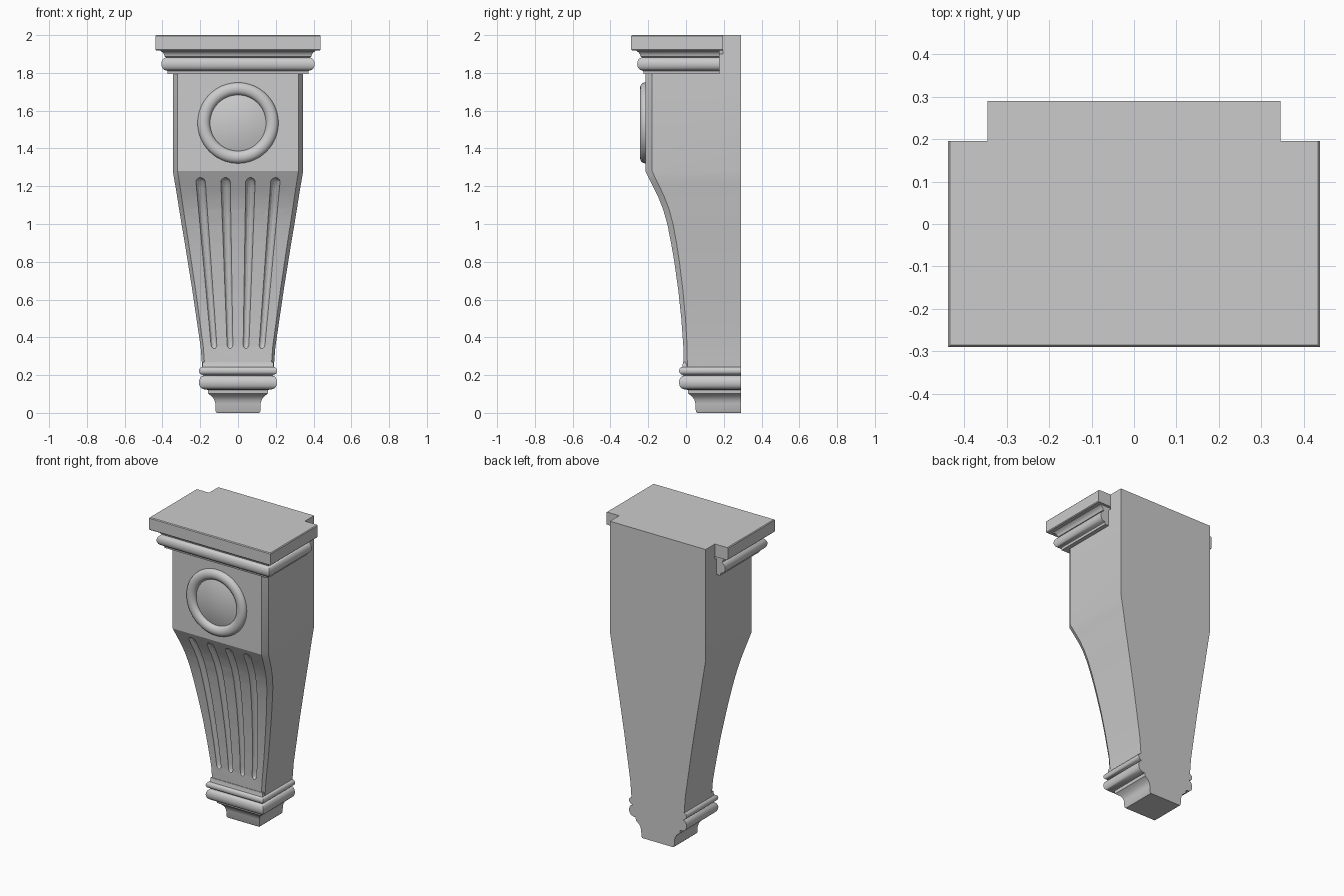
import bpy, bmesh, math
from mathutils import Matrix

BACK = 0.29

cube = bpy.data.objects.get("Cube")
if cube:
    bpy.data.objects.remove(cube)


def finish(name, bm):
    bmesh.ops.recalc_face_normals(bm, faces=bm.faces)
    mesh = bpy.data.meshes.new(name)
    bm.to_mesh(mesh)
    bm.free()
    obj = bpy.data.objects.new(name, mesh)
    bpy.context.collection.objects.link(obj)
    return obj


def smooth(obj, degrees=25):
    bpy.ops.object.select_all(action='DESELECT')
    bpy.context.view_layer.objects.active = obj
    obj.select_set(True)
    bpy.ops.object.shade_smooth_by_angle(angle=math.radians(degrees))


def loft(name, rings):
    """Skin a stack of matching closed rings and cap both ends."""
    bm = bmesh.new()
    rows = [[bm.verts.new(p) for p in ring] for ring in rings]
    for low, high in zip(rows, rows[1:]):
        for i in range(len(low)):
            j = (i + 1) % len(low)
            bm.faces.new((low[i], low[j], high[j], high[i]))
    bm.faces.new(rows[0][::-1])
    bm.faces.new(rows[-1])
    return finish(name, bm)


def block_ring(z, half, front, back):
    return [(-half, front, z), (half, front, z), (half, back, z), (-half, back, z)]


def bead(z0, z1, x, bulge, steps=8):
    """Profile points (z, x) of a rounded moulding."""
    angles = [math.pi * i / steps for i in range(steps + 1)]
    return [((z0 + z1) / 2 - (z1 - z0) / 2 * math.cos(a), x + bulge * math.sin(a))
            for a in angles]


# Body outline: height, half width, front depth
OUTLINE = [(0.22, 0.188, -0.012), (0.35, 0.198, -0.014), (0.5, 0.220, -0.025),
           (0.65, 0.242, -0.041), (0.8, 0.266, -0.062), (0.9, 0.282, -0.079),
           (1.0, 0.299, -0.099), (1.08, 0.312, -0.122), (1.15, 0.323, -0.150),
           (1.21, 0.333, -0.180), (1.28, 0.345, -0.215), (1.9, 0.345, -0.215)]


def front_at(z):
    for (z0, _, y0), (z1, _, y1) in zip(OUTLINE, OUTLINE[1:]):
        if z <= z1:
            return y0 + (y1 - y0) * (z - z0) / (z1 - z0)


def body_ring(z, half, front):
    cut = half / 0.345
    inner, side = half - 0.025 * cut, front + 0.035 * cut
    return [(-inner, front, z), (inner, front, z), (half, side, z),
            (half, BACK, z), (-half, BACK, z), (-half, side, z)]


# Tapered body with chamfered front corners and a tongue behind the cap
tongue = [(1.9, 0.345, 0.16), (2.0, 0.345, 0.16)]
body = loft("body", [body_ring(*row) for row in OUTLINE + tongue])

# Four flutes that converge toward the foot
FLUTE_TOP, FLUTE_BOTTOM = 1.245, 0.34
for column in (-1.5, -0.5, 0.5, 1.5):
    rings = []
    ts = [0, 0.008, 0.02] + [i / 16 for i in range(1, 16)] + [0.98, 0.992, 1]
    for t in ts:
        z = FLUTE_BOTTOM + (FLUTE_TOP - FLUTE_BOTTOM) * t
        end = min(t, 1 - t) / 0.02
        r = (0.016 + 0.01 * t) * (0.3 + 0.7 * math.sqrt(min(end, 1)))
        cx, cy = column * (0.084 + 0.049 * t), front_at(z) - 0.003
        rings.append([(cx + r * math.cos(a), cy + r * math.sin(a), z)
                      for a in (math.tau * k / 12 for k in range(12))])
    cutter = loft("flute_cutter", rings)
    cutter.hide_render = True
    mod = body.modifiers.new("flute", 'BOOLEAN')
    mod.operation, mod.solver, mod.object = 'DIFFERENCE', 'EXACT', cutter
    bpy.context.view_layer.objects.active = body
    bpy.ops.object.modifier_apply(modifier=mod.name)
    bpy.data.objects.remove(cutter)
smooth(body)

# Foot: plinth, cove and two beads, flush with the back
foot_profile = [(0, 0.112), (0.008, 0.118), (0.05, 0.12), (0.07, 0.126),
                (0.085, 0.136), (0.098, 0.152), (0.102, 0.158), (0.122, 0.16),
                (0.124, 0.178)]
foot_profile += bead(0.126, 0.197, 0.182, 0.025)
foot_profile += bead(0.203, 0.243, 0.19, 0.017)
foot_profile += [(0.25, 0.188), (0.27, 0.186)]
smooth(loft("foot_moulding", [block_ring(z, x, 0.17 - x, BACK) for z, x in foot_profile]), 35)

# Cap: stepped moulding under a flat slab
cap_profile = [(1.795, 0.36), (1.795, 0.372), (1.81, 0.374)]
cap_profile += bead(1.813, 1.882, 0.38, 0.026)
cap_profile += [(1.886, 0.388), (1.898, 0.391), (1.908, 0.398), (1.916, 0.41), (1.92, 0.41)]
smooth(loft("cap_moulding", [block_ring(z, x, 0.1475 - x, 0.178) for z, x in cap_profile]), 35)

slab_profile = [(1.918, 0.433), (1.923, 0.4375), (1.995, 0.4375), (2.0, 0.433)]
smooth(loft("cap_slab", [block_ring(z, x, 0.1475 - x, 0.195) for z, x in slab_profile]))


# Round medallion: raised ring and shallow dome
def turned(name, profile, z):
    """Revolve (radius, depth) points about a front-facing axis."""
    bm = bmesh.new()
    verts = [bm.verts.new((r, y, 0)) for r, y in profile]
    edges = [bm.edges.new(pair) for pair in zip(verts, verts[1:])]
    bmesh.ops.spin(bm, geom=verts + edges, axis=(0, 1, 0), cent=(0, 0, 0),
                   angle=math.tau, steps=64)
    bmesh.ops.remove_doubles(bm, verts=bm.verts, dist=0.0001)
    bmesh.ops.transform(bm, matrix=Matrix.Translation((0, 0, z)), verts=bm.verts)
    obj = finish(name, bm)
    smooth(obj, 40)
    return obj


arc = [math.pi * i / 12 for i in range(13)]
ring = [(0.181 + 0.033 * math.cos(a), -0.217 - 0.027 * math.sin(a)) for a in arc]
ring = [(0.214, -0.2)] + ring + [(0.148, -0.2), (0.214, -0.2)]
turned("medallion_ring", ring, 1.535)

dome = [(0.15 * (1 - i / 8), -0.217 - 0.022 * (1 - (1 - i / 8) ** 2)) for i in range(9)]
turned("medallion_dome", [(0, -0.2), (0.15, -0.2)] + dome, 1.535)
